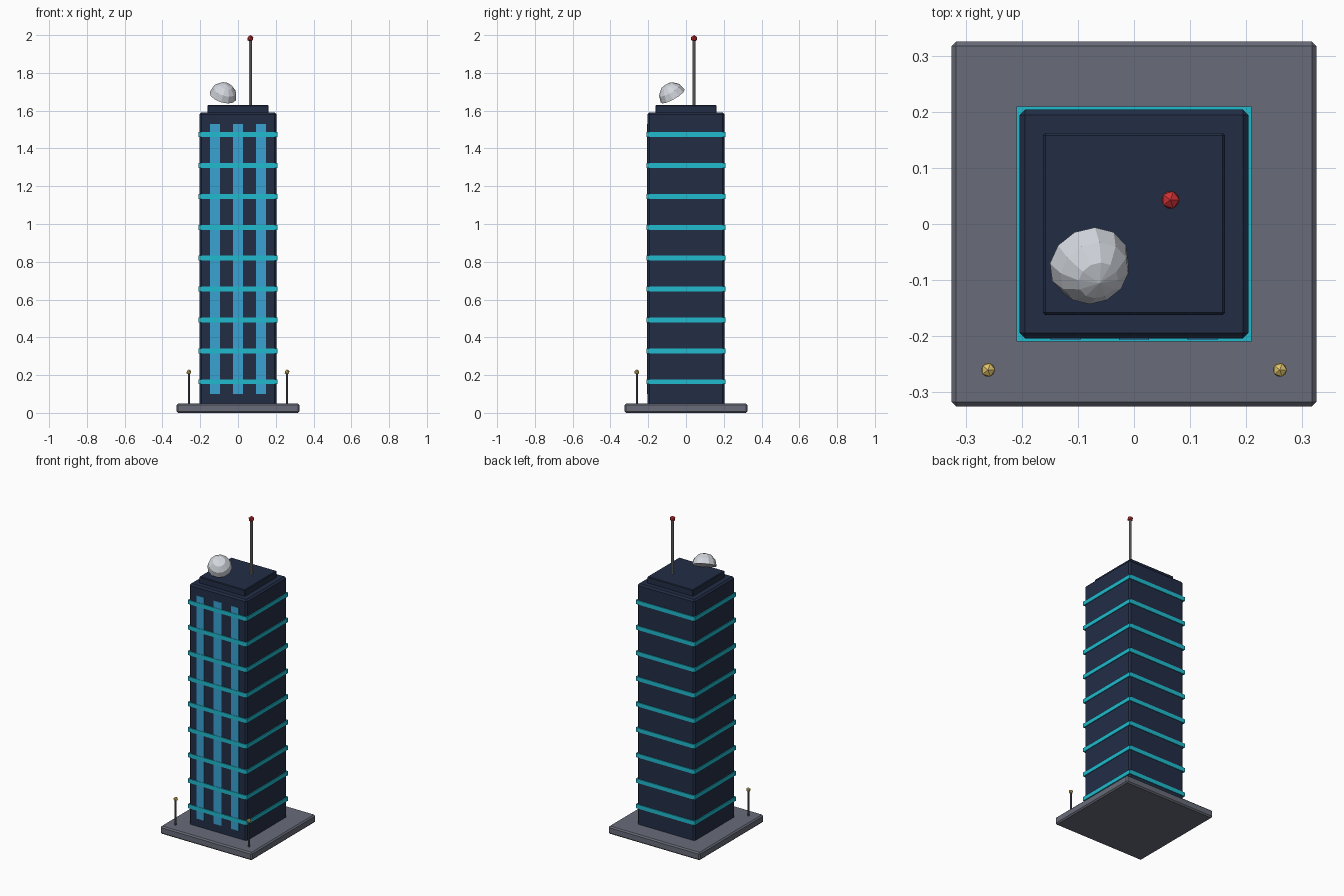
import bpy, bmesh
from math import radians
from mathutils import Matrix, Vector

cube = bpy.data.objects.get("Cube")
if cube:
    bpy.data.objects.remove(cube, do_unlink=True)


def material(name, rgb):
    m = bpy.data.materials.new(name)
    m.use_nodes = True
    m.diffuse_color = (*rgb, 1)
    m.node_tree.nodes["Principled BSDF"].inputs["Base Color"].default_value = (*rgb, 1)
    return m


NAVY = material("navy wall", (0.016, 0.026, 0.06))
STONE = material("grey stone", (0.14, 0.15, 0.19))
TEAL = material("teal band", (0.014, 0.5, 0.62))
GLASS = material("blue glass", (0.04, 0.36, 0.65))
METAL = material("grey metal", (0.3, 0.3, 0.32))
DARK = material("dark metal", (0.1, 0.11, 0.14))
WHITE = material("pale dish", (0.65, 0.68, 0.73))
RED = material("red beacon", (0.6, 0.03, 0.035))
GOLD = material("warm lamp", (0.75, 0.55, 0.15))


def finish(bm, name, mat, loc=(0, 0, 0)):
    mesh = bpy.data.meshes.new(name)
    bm.to_mesh(mesh)
    bm.free()
    mesh.materials.append(mat)
    ob = bpy.data.objects.new(name, mesh)
    ob.location = loc
    bpy.context.collection.objects.link(ob)
    return ob


def box(name, mat, low, high, bevel=0):
    low, high = Vector(low), Vector(high)
    bm = bmesh.new()
    bmesh.ops.create_cube(bm, size=1, matrix=Matrix.Diagonal((*(high - low), 1)))
    ob = finish(bm, name, mat, (low + high) / 2)
    if bevel:
        mod = ob.modifiers.new("edge bevel", "BEVEL")
        mod.width, mod.segments = bevel, 1
    return ob


def block(name, mat, half, z0, z1, bevel=0):
    return box(name, mat, (-half, -half, z0), (half, half, z1), bevel)


def pole(name, mat, x, y, z0, z1, r):
    bm = bmesh.new()
    bmesh.ops.create_cone(bm, cap_ends=True, segments=8, radius1=r, radius2=r, depth=z1 - z0)
    finish(bm, name, mat, (x, y, (z0 + z1) / 2))


def bulb(name, mat, x, y, z, r):
    bm = bmesh.new()
    bmesh.ops.create_icosphere(bm, subdivisions=1, radius=r)
    finish(bm, name, mat, (x, y, z))


# Plinth, tower and roof cap
block("plinth", STONE, 0.325, 0, 0.05, 0.008)
block("tower", NAVY, 0.204, 0.04, 1.59, 0.01)
block("roof_cap", NAVY, 0.162, 1.58, 1.63, 0.004)

# Floor bands around the tower
for i in range(9):
    z = 0.165 + 0.1635 * i
    block(f"floor_band_{i + 1}", TEAL, 0.209, z - 0.013, z + 0.013)

# Tall glass strips on the front
for side, x in (("right", -0.122), ("middle", 0), ("left", 0.122)):
    box(f"glass_strip_{side}", GLASS, (x - 0.027, -0.207, 0.1), (x + 0.027, -0.2, 1.53))

# Antenna with beacon
pole("antenna", METAL, 0.065, 0.043, 1.62, 1.98, 0.008)
bulb("beacon", RED, 0.065, 0.043, 1.982, 0.018)

# Street lamps
for side, x in (("right", -0.26), ("left", 0.26)):
    pole(f"lamp_post_{side}", DARK, x, -0.26, 0.04, 0.21, 0.006)
    bulb(f"lamp_{side}", GOLD, x, -0.26, 0.216, 0.014)

# Tilted dish: upper half of a faceted sphere
bm = bmesh.new()
bmesh.ops.create_uvsphere(bm, u_segments=12, v_segments=6, radius=0.073)
bmesh.ops.bisect_plane(bm, geom=bm.verts[:] + bm.edges[:] + bm.faces[:], dist=1e-4,
                       plane_co=(0, 0, 0), plane_no=(0, 0, -1), clear_outer=True)
bmesh.ops.holes_fill(bm, edges=[e for e in bm.edges if e.is_boundary])
dish = finish(bm, "roof_dish", WHITE, (-0.08, -0.07, 1.678))
dish.rotation_euler = (radians(29), radians(17), 0)
